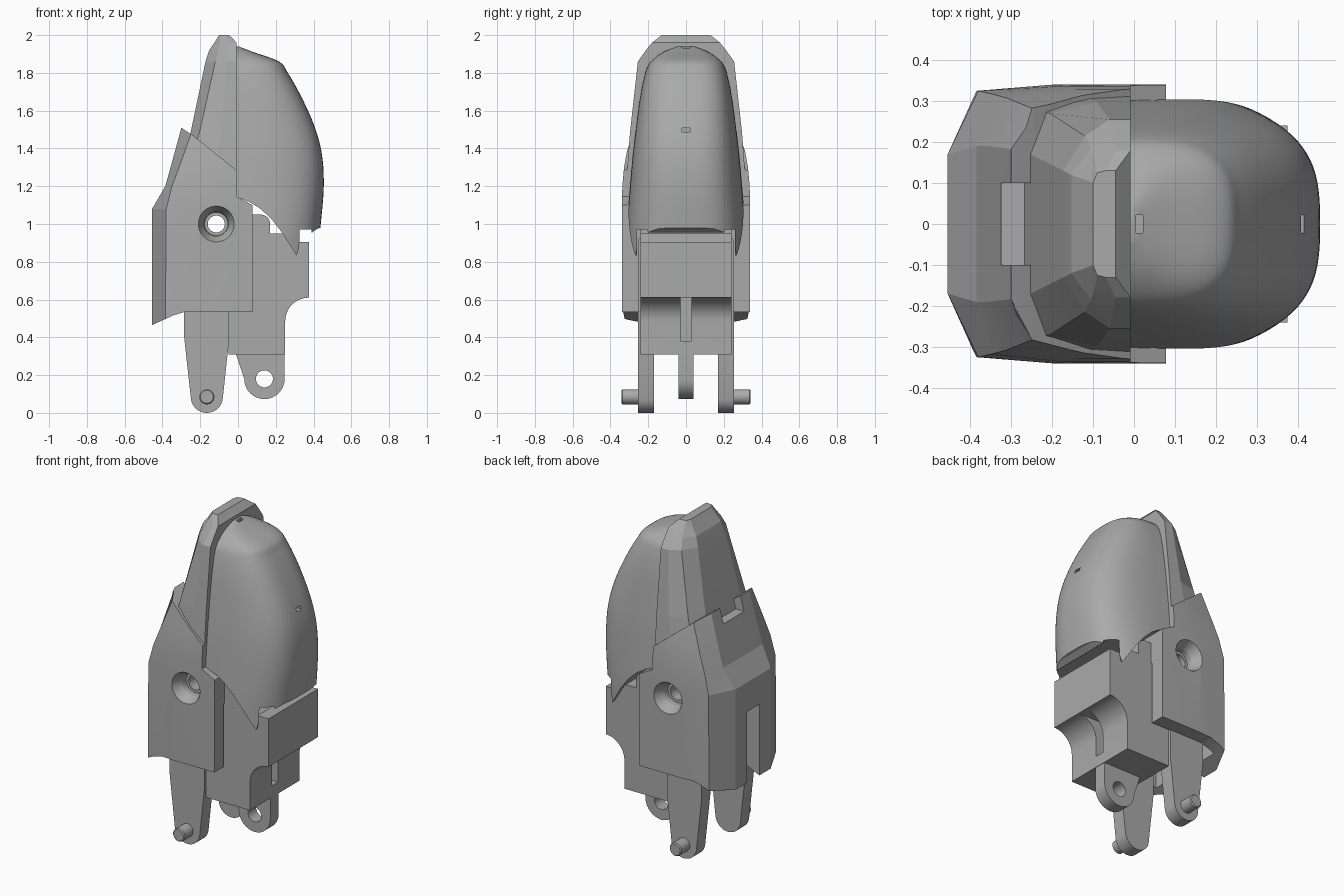
import bpy, bmesh, math
from mathutils import Vector, Matrix

if "Cube" in bpy.data.objects:
    bpy.data.objects.remove(bpy.data.objects["Cube"])

grey = bpy.data.materials.new("mid grey")
grey.use_nodes = True
grey.diffuse_color = (0.4, 0.4, 0.4, 1)
grey.node_tree.nodes["Principled BSDF"].inputs["Base Color"].default_value = (0.4, 0.4, 0.4, 1)


def finish(bm, name):
    bmesh.ops.recalc_face_normals(bm, faces=bm.faces)
    me = bpy.data.meshes.new(name)
    bm.to_mesh(me)
    bm.free()
    ob = bpy.data.objects.new(name, me)
    bpy.context.collection.objects.link(ob)
    me.materials.append(grey)
    return ob


def loft(name, rings):
    bm = bmesh.new()
    loops = [[bm.verts.new(p) for p in ring] for ring in rings]
    n = len(loops[0])
    for a, b in zip(loops, loops[1:]):
        for i in range(n):
            j = (i + 1) % n
            bm.faces.new((a[i], a[j], b[j], b[i]))
    bm.faces.new(loops[0])
    bm.faces.new(loops[-1])
    return finish(bm, name)


def slab(name, outline, y0, y1):
    """Side outline in x and z, extruded along y."""
    return loft(name, [[(x, y, z) for x, z in outline] for y in (y0, y1)])


def box(x0, x1, y0, y1, z0, z1):
    return slab("cutter", [(x0, z0), (x1, z0), (x1, z1), (x0, z1)], y0, y1)


def arc(cx, cz, r, a0, a1, n=16):
    ts = [math.radians(a0 + (a1 - a0) * i / n) for i in range(n + 1)]
    return [(cx + r * math.cos(t), cz + r * math.sin(t)) for t in ts]


def rod(name, x, z, profile, n=40):
    """Turned part along y; profile holds (y, radius)."""
    return loft(name, [[(px, y, pz) for px, pz in arc(x, z, r, 0, 360 - 360 / n, n - 1)]
                       for y, r in profile])


def select(ob):
    bpy.ops.object.select_all(action='DESELECT')
    ob.select_set(True)
    bpy.context.view_layer.objects.active = ob


def cut(ob, cutter, op='DIFFERENCE'):
    select(ob)
    mod = ob.modifiers.new("cut", 'BOOLEAN')
    mod.operation, mod.object, mod.solver = op, cutter, 'EXACT'
    bpy.ops.object.modifier_apply(modifier=mod.name)
    bpy.data.objects.remove(cutter)


def smooth(ob, angle=30):
    select(ob)
    bpy.ops.object.shade_smooth_by_angle(angle=math.radians(angle))


def bevel(ob, width):
    mod = ob.modifiers.new("soft_edges", 'BEVEL')
    mod.width, mod.segments, mod.limit_method = width, 3, 'ANGLE'
    mod.angle_limit = math.radians(40)


def shell_ring(z, xb, yb, xc, yc, xm, ym, xf):
    half = [(xb, yb), (xc, yc), (xm, ym), (xf, ym)]
    return [(x, y, z) for x, y in half] + [(x, -y, z) for x, y in reversed(half)]


# Lower rear shell: faceted loft trimmed to its side outline
lower = loft("lower_shell", [shell_ring(*s) for s in (
    (0.40, -.455, .17, -.385, .325, -.20, .34, .2),
    (1.08, -.455, .17, -.380, .325, -.20, .34, .2),
    (1.20, -.385, .19, -.350, .318, -.17, .337, .2),
    (1.30, -.357, .19, -.312, .308, -.14, .328, .2),
    (1.60, -.275, .18, -.205, .265, -.08, .275, .2))])
outline = [(-.5, .46), (-.455, .465), (-.40, .49), (-.34, .517), (-.28, .535), (.078, .535),
           (.078, 1.10), (-.008, 1.145), (-.008, 1.285), (-.24, 1.47), (-.30, 1.51), (-.5, 1.51)]
cut(lower, slab("cutter", outline, -.5, .5), 'INTERSECT')
cut(lower, box(-.37, .2, -.25, .25, .3, .92))
cut(lower, box(-.5, -.3, -.06, .06, .3, .90))
cut(lower, box(-.4, -.2, -.10, .10, 1.42, 1.7))
bore = [(-.5, .095), (-.34, .095), (-.28, .065), (-.25, .062), (-.25, .045)]
bore += [(-y, r) for y, r in reversed(bore)]
cut(lower, rod("cutter", -.115, 1.0, bore))
smooth(lower, 12)

# Upper rear shell
upper = loft("upper_shell", [shell_ring(*s) for s in (
    (1.20, -.325, .19, -.285, .295, -.13, .318, -.008),
    (1.48, -.252, .17, -.205, .270, -.09, .297, -.008),
    (1.86, -.172, .13, -.120, .215, -.06, .255, -.008),
    (1.92, -.153, .12, -.105, .185, -.05, .212, -.008),
    (1.96, -.125, .11, -.095, .155, -.045, .18, -.008),
    (2.00, -.100, .10, -.090, .125, -.07, .13, -.045))])
cut(upper, rod("cutter", -.115, 1.0, bore))
smooth(upper, 8)


# Fingertip pad: rounded sections (height, half width, depth), smoothed along z
def spline(rows, steps=5):
    rows = [Vector(r) for r in rows]
    for i in range(len(rows) - 1):
        a, b = rows[i], rows[i + 1]
        ta = (b - rows[max(i - 1, 0)]) / 2
        tb = (rows[min(i + 2, len(rows) - 1)] - a) / 2
        for k in range(steps):
            t = k / steps
            yield (a * (2 * t**3 - 3 * t**2 + 1) + ta * (t**3 - 2 * t**2 + t)
                   + b * (3 * t**2 - 2 * t**3) + tb * (t**3 - t**2))
    yield rows[-1]


def pad_ring(z, w, d, n=48, power=2 / 3):
    ring = []
    for i in range(n + 1):
        t = math.pi * (i / n - 0.5)
        s, c = math.sin(t), max(math.cos(t), 0)
        ring.append((-.008 + d * c**power, math.copysign(w * abs(s)**power, s), z))
    return [(-.03, -w, z)] + ring + [(-.03, w, z)]


pad = loft("fingertip_pad", [pad_ring(*s) for s in spline([
    (.78, .322, .42), (1.0, .312, .446), (1.2, .297, .462), (1.37, .282, .452),
    (1.52, .264, .412), (1.68, .242, .34), (1.8, .216, .272), (1.86, .187, .225),
    (1.91, .12, .09), (1.94, .04, .012)])])
trim = [(-.1, 1.16), (0, 1.14), (.06, 1.117), (.12, 1.08), (.18, 1.023), (.24, .945), (.31, .832),
        (.33, .895), (.37, .94), (.42, .975), (.5, 1.0), (.5, 2.1), (-.1, 2.1)]
cut(pad, slab("cutter", trim, -.5, .5), 'INTERSECT')
cut(pad, box(-.1, .39, -.26, .26, .7, .97))
cut(pad, box(.385, .5, -.022, .022, 1.488, 1.508))
cut(pad, box(.005, .022, -.022, .022, 1.915, 2.0))
smooth(pad, 30)

# Knuckle block with a scooped underside and a central groove
block_side = [(-.05, .31), (.25, .31)] + arc(.375, .485, .125, 180, 90)
block_side += [(.375, .905), (.30, .905), (.24, .95), (.17, .95)]
block_side += arc(.12, 1.0, .05, 0, 90, 6) + [(-.05, 1.05)]
block = slab("knuckle_block", block_side, -.24, .24)
cut(block, box(.17, .5, -.03, .03, .38, .61))
cut(block, rod("cutter", -.115, 1.0, [(-.5, .07), (.5, .07)]))
bevel(block, .012)
smooth(block)

# Central lug with its pivot hole
lug = slab("centre_lug", arc(.14, .18, .107, 180, 360) + [(.247, .36), (-.03, .36), (-.01, .31)],
           -.04, .04)
cut(lug, rod("cutter", .14, .18, [(-.2, .045), (.2, .045)]))
smooth(lug)

# Side arms and their pivot pins
for side, label in ((1, "back"), (-1, "front")):
    arm = slab("arm_" + label, arc(-.165, .085, .085, 190, 350)
               + [(-.05, .36), (-.05, .94), (-.285, .94), (-.285, .40)], .17 * side, .255 * side)
    cut(arm, rod("cutter", -.115, 1.0, [(-.5, .07), (.5, .07)]))
    smooth(arm)
    smooth(rod("pin_" + label, -.165, .085,
               [(.2 * side, .04), (.335 * side, .04), (.341 * side, .034)]))
